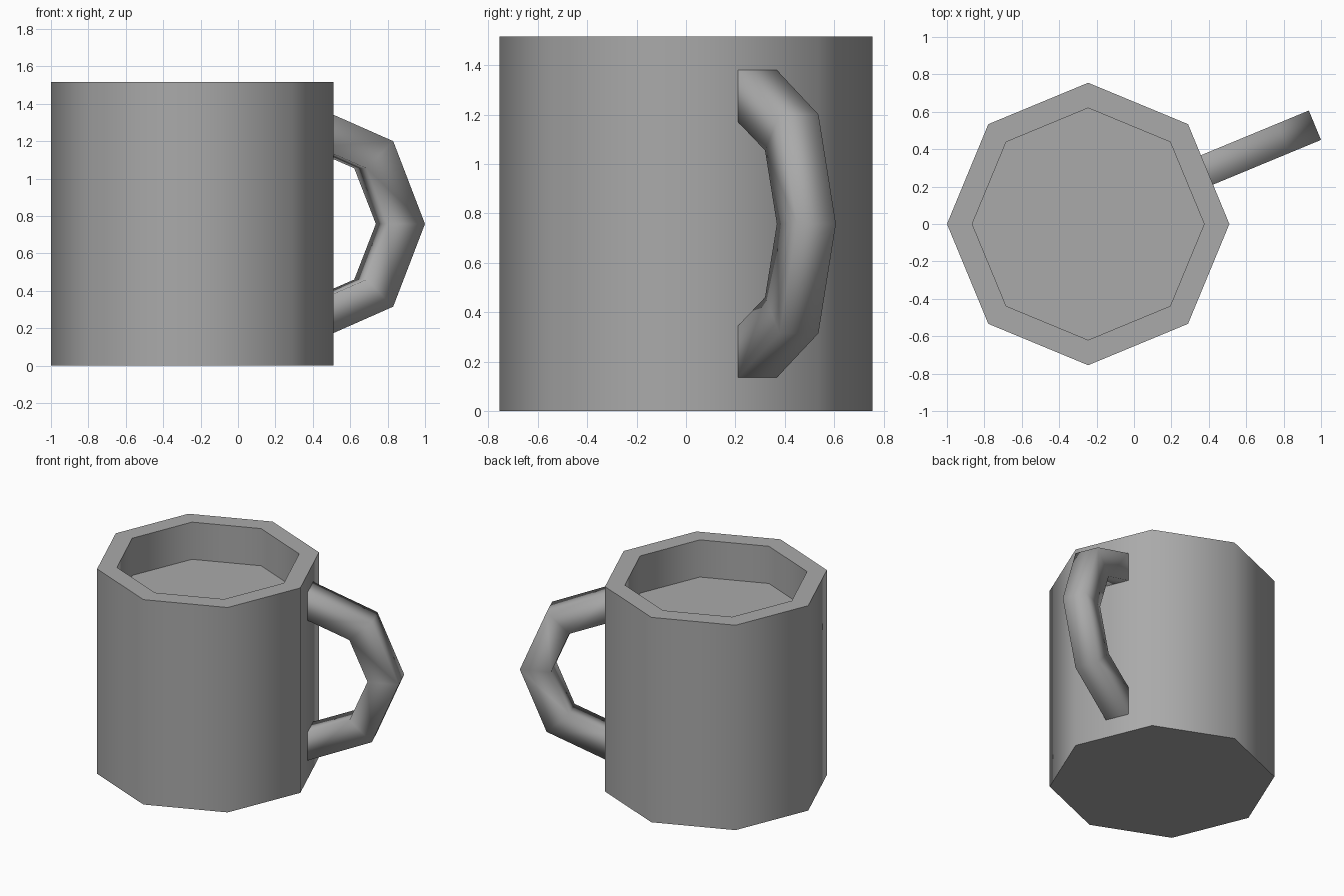
import bpy, bmesh
from math import sin, cos, pi, radians

cube = bpy.data.objects.get("Cube")
if cube:
    bpy.data.objects.remove(cube)

grey = bpy.data.materials.new("grey")
grey.use_nodes = True
colour = (0.4, 0.4, 0.4, 1)
grey.diffuse_color = colour
grey.node_tree.nodes["Principled BSDF"].inputs["Base Color"].default_value = colour

CENTRE_X = -0.245
HEIGHT = 1.515


def loft(name, rings, closed_ring_caps, smooth_angle):
    """Skin a list of equal-sized vertex rings and cap both ends."""
    bm = bmesh.new()
    loops = [[bm.verts.new(p) for p in ring] for ring in rings]
    n = len(loops[0])
    for a, b in zip(loops, loops[1:]):
        for i in range(n):
            j = (i + 1) % n
            bm.faces.new((a[i], a[j], b[j], b[i]))
    if closed_ring_caps:
        bm.faces.new(loops[0][::-1])
        bm.faces.new(loops[-1])
    bmesh.ops.recalc_face_normals(bm, faces=bm.faces)
    mesh = bpy.data.meshes.new(name)
    bm.to_mesh(mesh)
    bm.free()
    mesh.materials.append(grey)
    obj = bpy.data.objects.new(name, mesh)
    bpy.context.collection.objects.link(obj)
    bpy.ops.object.select_all(action='DESELECT')
    obj.select_set(True)
    bpy.context.view_layer.objects.active = obj
    bpy.ops.object.shade_smooth_by_angle(angle=smooth_angle)
    return obj


# Mug body: octagonal wall, flat rim and a shallow recess
def octagon(radius, z):
    return [(radius * cos(k * pi / 4), radius * sin(k * pi / 4), z) for k in range(8)]


body = loft("mug_body", [octagon(0.755, 0), octagon(0.755, HEIGHT),
                         octagon(0.62, HEIGHT), octagon(0.62, HEIGHT - 0.275)],
            True, radians(60))
body.location.x = CENTRE_X

# Handle: square section swept along a half loop, (outer r, z), (inner r, z)
upper = [((0.697, 1.38), (0.697, 1.17)), ((1.138, 1.2), (0.983, 1.055))]
tip = [((1.322, HEIGHT / 2), (1.108, HEIGHT / 2))]
lower = [tuple((r, HEIGHT - z) for r, z in pair) for pair in reversed(upper)]
SIDE_A, SIDE_B = -0.061, 0.109
sections = [[(o[0], SIDE_A, o[1]), (o[0], SIDE_B, o[1]),
             (i[0], SIDE_B, i[1]), (i[0], SIDE_A, i[1])]
            for o, i in upper + tip + lower]
handle = loft("handle", sections, False, pi)
handle.location.x = CENTRE_X
handle.rotation_euler.z = pi / 8
